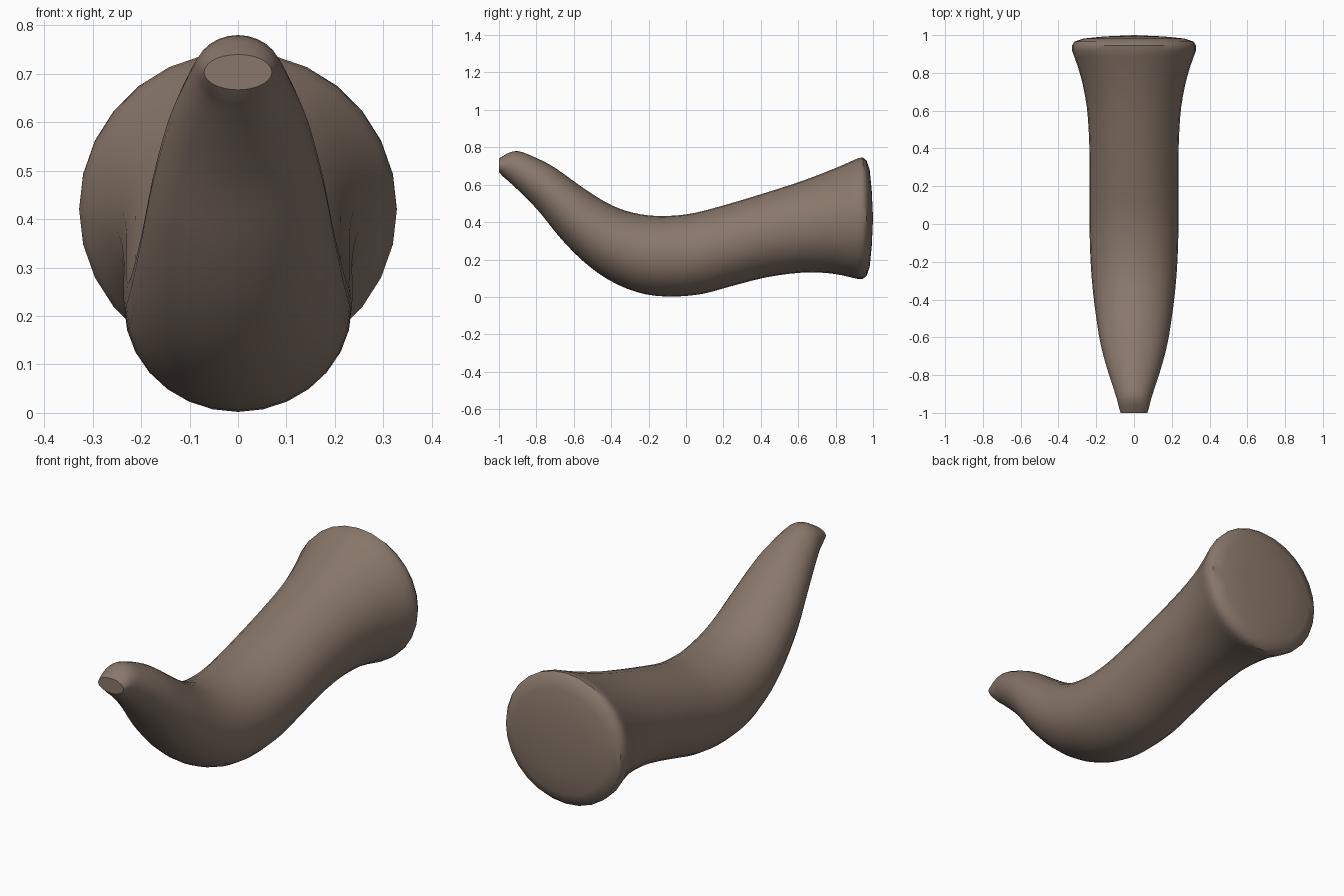
import bpy, bmesh, math
from mathutils import Vector

if "Cube" in bpy.data.objects:
    bpy.data.objects.remove(bpy.data.objects["Cube"])

SIDES = 28
STEPS = 3

# Sections along the horn: top y, top z, bottom y, bottom z, half width
SECTIONS = [
    (-.96, .765, -.98, .645, .08),
    (-.90, .78, -.945, .615, .092),
    (-.80, .743, -.87, .545, .12),
    (-.70, .69, -.78, .45, .15),
    (-.56, .59, -.68, .325, .18),
    (-.43, .507, -.56, .20, .20),
    (-.32, .46, -.42, .095, .216),
    (-.20, .436, -.26, .025, .228),
    (-.08, .434, -.10, .002, .234),
    (.05, .45, .08, .015, .236),
    (.22, .495, .24, .057, .236),
    (.42, .555, .43, .105, .237),
    (.62, .62, .62, .13, .25),
    (.79, .685, .78, .125, .283),
    (.92, .742, .915, .097, .328),
]
# Blunt tip, and the rounded rim with its shallow domed base
TIP = (-1.0, .74, -1.0, .667, .07)
BASE = [
    (.945, .746, .945, .096, .328),
    (.965, .73, .965, .112, .316),
    (.982, .68, .982, .16, .265),
    (.993, .57, .993, .27, .155),
]


def spline(a, b, c, d, t):
    # Catmull-Rom blend of four neighbouring sections
    return tuple(.5 * (2 * q + (r - p) * t + (2 * p - 5 * q + 4 * r - s) * t * t
                       + (3 * q - p - 3 * r + s) * t ** 3)
                 for p, q, r, s in zip(a, b, c, d))


def ring(bm, section):
    ty, tz, by, bz, w = section
    top, bottom = Vector((0, ty, tz)), Vector((0, by, bz))
    mid, half = (top + bottom) / 2, (top - bottom) / 2
    verts = []
    for i in range(SIDES):
        a = 2 * math.pi * i / SIDES
        verts.append(bm.verts.new(mid + half * math.cos(a)
                                  + Vector((w * math.sin(a), 0, 0))))
    return verts


# Refine the body sections into a smooth curve
path = [TIP]
n = len(SECTIONS)
for i in range(n - 1):
    a, b = SECTIONS[max(i - 1, 0)], SECTIONS[i]
    c, d = SECTIONS[i + 1], SECTIONS[min(i + 2, n - 1)]
    path += [spline(a, b, c, d, k / STEPS) for k in range(STEPS)]
path += [SECTIONS[-1]] + BASE

# Loft the horn and close both ends
bm = bmesh.new()
rings = [ring(bm, s) for s in path]
for r0, r1 in zip(rings, rings[1:]):
    for i in range(SIDES):
        j = (i + 1) % SIDES
        bm.faces.new((r0[i], r0[j], r1[j], r1[i]))
bm.faces.new(rings[0])
centre = bm.verts.new((0, 1.0, .42))
for i in range(SIDES):
    bm.faces.new((rings[-1][i], rings[-1][(i + 1) % SIDES], centre))
bmesh.ops.recalc_face_normals(bm, faces=bm.faces)

mesh = bpy.data.meshes.new("horn")
bm.to_mesh(mesh)
bm.free()
horn = bpy.data.objects.new("horn", mesh)
bpy.context.collection.objects.link(horn)

# Brown horn colour and smooth shading
mat = bpy.data.materials.new("horn_brown")
mat.diffuse_color = (.25, .185, .145, 1)
mat.use_nodes = True
mat.node_tree.nodes["Principled BSDF"].inputs["Base Color"].default_value = mat.diffuse_color
mesh.materials.append(mat)
bpy.context.view_layer.objects.active = horn
horn.select_set(True)
bpy.ops.object.shade_smooth_by_angle(angle=math.radians(40))
